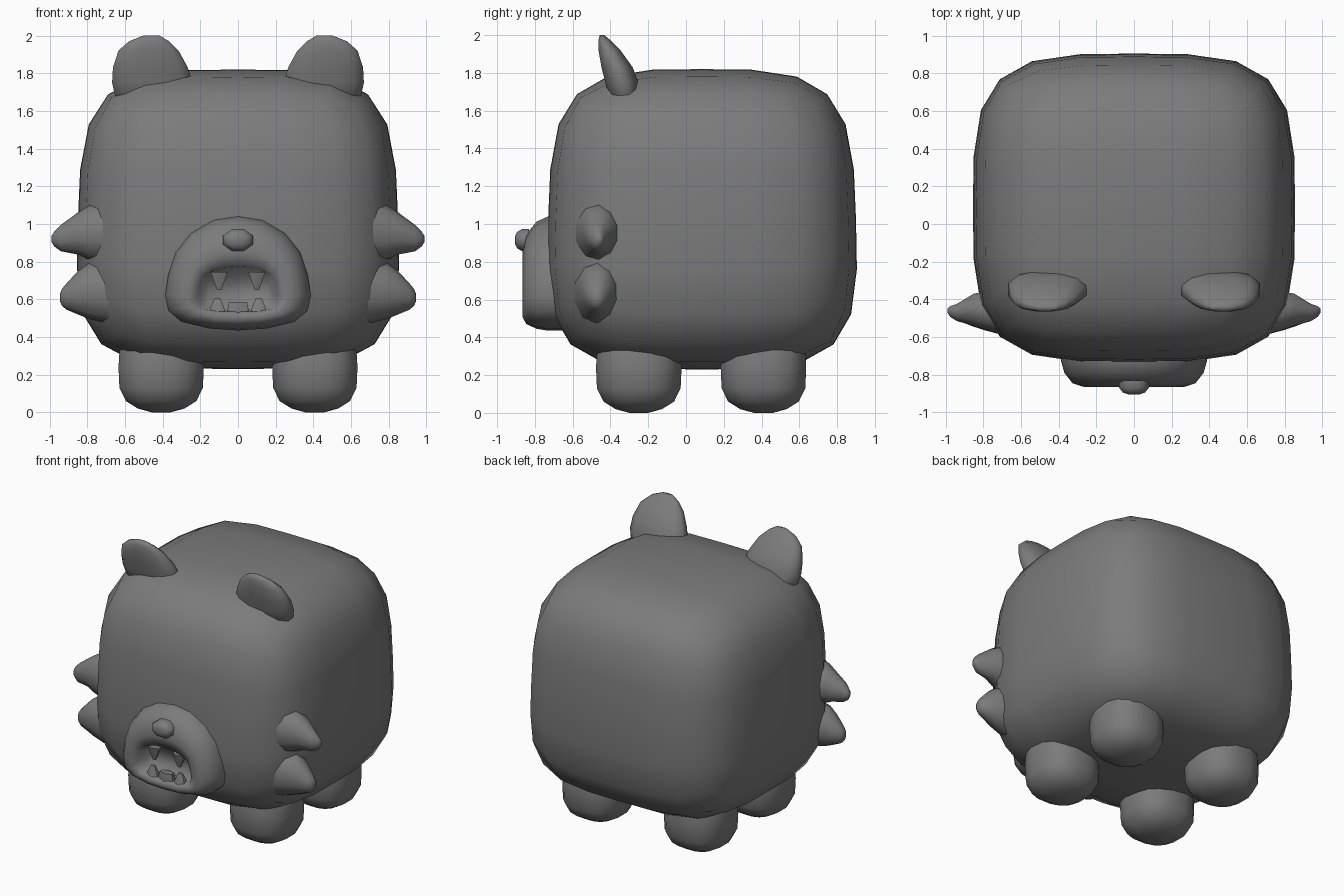
import bpy, bmesh, math
from mathutils import Vector

if "Cube" in bpy.data.objects:
    bpy.data.objects.remove(bpy.data.objects["Cube"])

fur = bpy.data.materials.new("grey")
fur.diffuse_color = (0.2, 0.2, 0.2, 1)
fur.use_nodes = True
fur.node_tree.nodes["Principled BSDF"].inputs["Base Color"].default_value = fur.diffuse_color


def finish(name, bm, mirror=False, angle=60):
    bmesh.ops.recalc_face_normals(bm, faces=bm.faces)
    me = bpy.data.meshes.new(name)
    bm.to_mesh(me)
    bm.free()
    me.materials.append(fur)
    ob = bpy.data.objects.new(name, me)
    bpy.context.collection.objects.link(ob)
    if mirror:
        ob.modifiers.new("mirror", 'MIRROR').use_mirror_merge = False
    bpy.ops.object.select_all(action='DESELECT')
    ob.select_set(True)
    bpy.context.view_layer.objects.active = ob
    bpy.ops.object.shade_smooth_by_angle(angle=math.radians(angle))
    return ob


def loft(name, rings, mirror=False, angle=60):
    """Skin a stack of closed rings and cap both ends."""
    bm = bmesh.new()
    vs = [[bm.verts.new(p) for p in r] for r in rings]
    n = len(vs[0])
    for a, b in zip(vs, vs[1:]):
        for i in range(n):
            j = (i + 1) % n
            bm.faces.new((a[i], a[j], b[j], b[i]))
    bm.faces.new(vs[0])
    bm.faces.new(vs[-1])
    return finish(name, bm, mirror, angle)


def oval(n, power=2.0):
    """Unit superellipse points."""
    pts = []
    for i in range(n):
        a = 2 * math.pi * (i + 0.5) / n
        c, s = math.cos(a), math.sin(a)
        pts.append((math.copysign(abs(c) ** (2 / power), c),
                    math.copysign(abs(s) ** (2 / power), s)))
    return pts


# Body: gridded cube pushed out to a rounded cube, slightly narrower on top
bm = bmesh.new()
bmesh.ops.create_cube(bm, size=2)
bmesh.ops.subdivide_edges(bm, edges=bm.edges[:], cuts=5, use_grid_fill=True)
P = 3.8
for v in bm.verts:
    q = v.co / sum(abs(c) ** P for c in v.co) ** (1 / P)
    taper = 1 - 0.03 * q.z
    v.co = Vector((0.85 * q.x * taper, 0.085 + 0.815 * q.y * taper,
                   1.025 + 0.795 * q.z))
finish("body", bm, angle=80)

# Legs: stubby rounded columns
leg = [(0.46, 0.19), (0.32, 0.225), (0.24, 0.23), (0.13, 0.225),
       (0.06, 0.19), (0.02, 0.125), (0.0, 0.05)]
for name, cy in (("front_legs", -0.25), ("back_legs", 0.41)):
    loft(name, [[(0.408 + r * x, cy + r * y, z) for x, y in oval(16, 2.5)]
                for z, r in leg], True, 80)

# Ears: z, centre x, half width, centre y, half depth
ear = [(1.60, 0.44, 0.20, -0.31, 0.08), (1.75, 0.455, 0.22, -0.34, 0.09),
       (1.83, 0.465, 0.205, -0.365, 0.085), (1.92, 0.475, 0.165, -0.405, 0.06),
       (1.97, 0.472, 0.11, -0.43, 0.035), (2.0, 0.46, 0.045, -0.445, 0.012)]
loft("ears", [[(cx + w * x, cy + d * y, z) for x, y in oval(12, 2.3)]
              for z, cx, w, cy, d in ear], True, 80)

# Cheek tufts: x, centre y, half depth, centre z, half height
upper = [(0.68, -0.47, 0.13, 0.955, 0.17), (0.79, -0.46, 0.105, 0.955, 0.145),
         (0.85, -0.455, 0.09, 0.95, 0.112), (0.94, -0.47, 0.048, 0.925, 0.07),
         (0.975, -0.465, 0.03, 0.92, 0.04), (0.99, -0.46, 0.012, 0.92, 0.016)]
lower = [(0.68, -0.47, 0.13, 0.64, 0.17), (0.79, -0.465, 0.105, 0.645, 0.15),
         (0.85, -0.465, 0.085, 0.635, 0.115), (0.91, -0.47, 0.055, 0.615, 0.07),
         (0.935, -0.47, 0.035, 0.61, 0.045), (0.945, -0.47, 0.015, 0.61, 0.02)]
for name, tuft in (("upper_cheek_tufts", upper), ("lower_cheek_tufts", lower)):
    loft(name, [[(px, cy + d * a, cz + h * b) for a, b in oval(10)]
                for px, cy, d, cz, h in tuft], True, 80)


# Muzzle: half outlines mirrored, lofted forward and into the mouth
def both(half):
    return half + [(-x, z) for x, z in half[-2:0:-1]]


rim = both([(0, 1.04), (0.13, 1.02), (0.25, 0.95), (0.33, 0.85), (0.37, 0.73),
            (0.387, 0.62), (0.37, 0.54), (0.30, 0.48), (0.15, 0.445), (0, 0.435)])
mouth = both([(0, 0.775), (0.07, 0.77), (0.13, 0.755), (0.18, 0.73), (0.20, 0.69),
              (0.215, 0.62), (0.21, 0.57), (0.18, 0.548), (0.10, 0.535), (0, 0.535)])


def mix(t, y):
    return [(a[0] + (b[0] - a[0]) * t, y, a[1] + (b[1] - a[1]) * t)
            for a, b in zip(rim, mouth)]


inner = [(x * 0.88, -0.765, 0.65 + (z - 0.65) * 0.88) for x, z in mouth]
loft("muzzle", [mix(0, -0.62), mix(0, -0.73), mix(0.1, -0.79), mix(0.35, -0.845),
                mix(0.7, -0.865), mix(1, -0.845), inner], angle=80)

# Nose: small faceted button
loft("nose", [[(s * 0.085 * x, y, 0.915 + s * 0.062 * z) for x, z in oval(8)]
              for y, s in ((-0.83, 1), (-0.87, 1), (-0.895, 0.75), (-0.905, 0.35))])


# Teeth: tapered pegs, each from a base height to a tip height
def tooth(name, cx, w, z0, z1, tip, mirror):
    loft(name, [[(cx + s * w * x, -0.815 + s * 0.035 * y, z) for x, y in oval(6)]
                for z, s in ((z0, 1), (z0 + (z1 - z0) * 0.5, (1 + tip) * 0.52), (z1, tip))],
         mirror)


tooth("upper_fangs", 0.10, 0.052, 0.745, 0.65, 0.25, True)
tooth("lower_fangs", 0.11, 0.052, 0.53, 0.605, 0.35, True)
tooth("lower_middle_tooth", 0, 0.065, 0.53, 0.585, 0.85, False)
